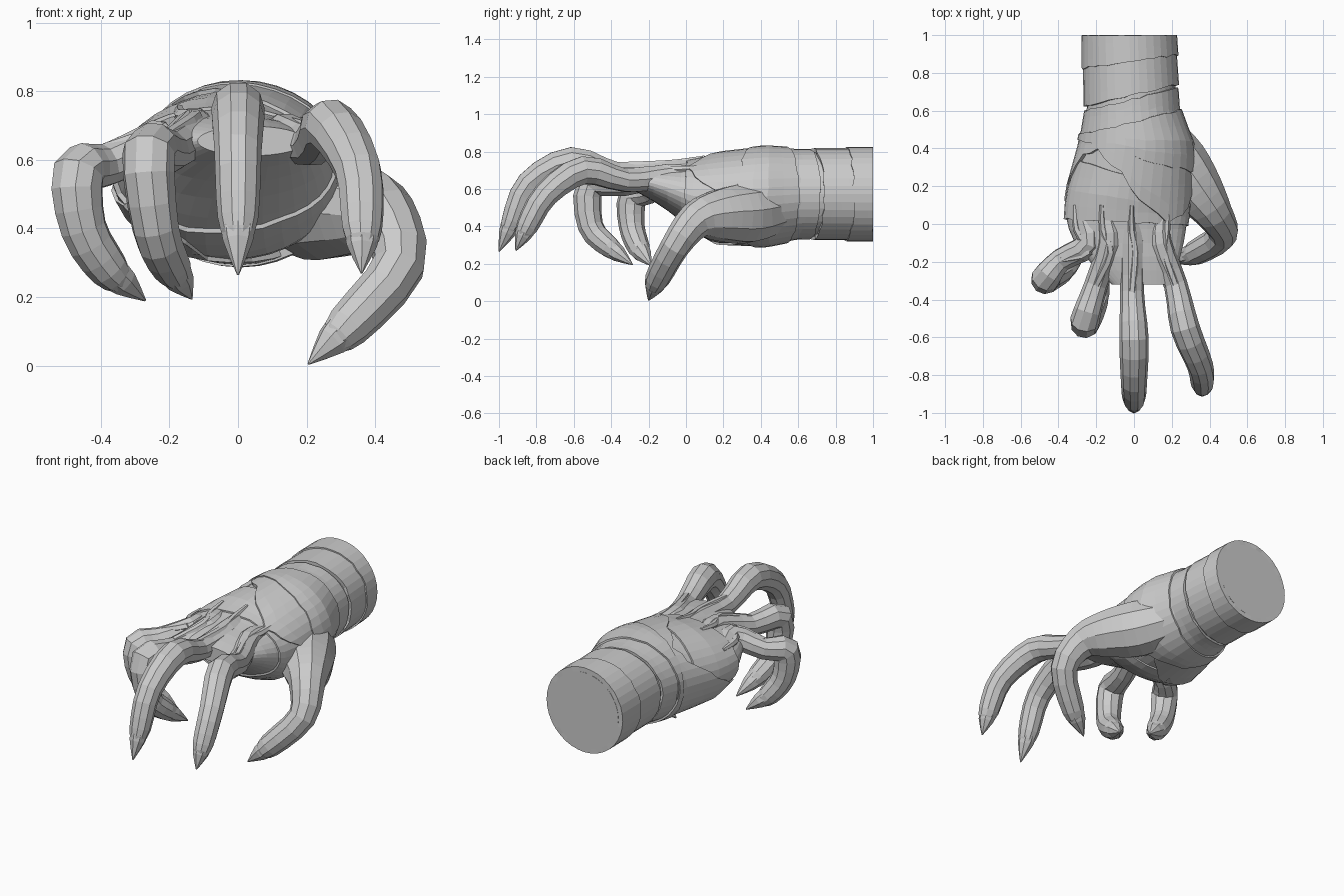
import bpy, bmesh, math, random
from mathutils import Vector

if "Cube" in bpy.data.objects:
    bpy.data.objects.remove(bpy.data.objects["Cube"])
random.seed(4)


def loft(name, rings, closed=False):
    """Skin a list of point rings; cap the ends, or join last ring to first."""
    bm = bmesh.new()
    vs = [[bm.verts.new(p) for p in r] for r in rings]
    n = len(vs[0])
    pairs = list(zip(vs, vs[1:])) + ([(vs[-1], vs[0])] if closed else [])
    for a, b in pairs:
        for i in range(n):
            j = (i + 1) % n
            bm.faces.new((a[i], a[j], b[j], b[i]))
    if not closed:
        bm.faces.new(vs[0][::-1])
        bm.faces.new(vs[-1])
    bmesh.ops.recalc_face_normals(bm, faces=bm.faces)
    me = bpy.data.meshes.new(name)
    bm.to_mesh(me)
    bm.free()
    ob = bpy.data.objects.new(name, me)
    bpy.context.collection.objects.link(ob)


def spline(pts, steps):
    """Catmull-Rom through (x, y, z, radius) points."""
    p = [Vector(q) for q in pts]
    p = [p[0] * 2 - p[1]] + p + [p[-1] * 2 - p[-2]]
    out = []
    for a, b, c, d in zip(p, p[1:], p[2:], p[3:]):
        for k in range(steps):
            t = k / steps
            out.append(b + 0.5 * ((c - a) * t + (2 * a - 5 * b + 4 * c - d) * t * t
                                  + (3 * b - a - 3 * c + d) * t ** 3))
    return out + [p[-2]]


def tube(name, points, radii, sides=10, steps=3):
    path = spline([(*p, r) for p, r in zip(points, radii)], steps)
    pos = [Vector(q[:3]) for q in path]
    side, rings = Vector((1, 0, 0)), []
    for i, c in enumerate(pos):
        t = (pos[min(i + 1, len(pos) - 1)] - pos[max(i - 1, 0)]).normalized()
        side = (side - t * side.dot(t)).normalized()
        up = side.cross(t)
        rings.append([c + (side * math.cos(a) + up * math.sin(a)) * max(path[i][3], .003)
                      for a in [2 * math.pi * k / sides for k in range(sides)]])
    loft(name, rings)


# Hand body: y, centre x, half width, top z, bottom z
SECT = [(-.32, .04, .17, .71, .6), (-.2, 0, .25, .735, .54), (-.08, -.03, .31, .745, .46),
        (.03, -.04, .335, .76, .37), (.15, -.03, .335, .79, .31), (.42, .01, .3, .82, .3),
        (.6, -.01, .25, .81, .335), (1, -.025, .237, .81, .335)]
N = 36


def skin(th, y, off=0):
    """Point on the hand body at angle th and length y, pushed out by off."""
    y = min(max(y, SECT[0][0]), 1)
    a, b = next((a, b) for a, b in zip(SECT, SECT[1:]) if y <= b[0])
    t = (y - a[0]) / (b[0] - a[0])
    cx, rx, zt, zb = [p + (q - p) * t for p, q in zip(a[1:], b[1:])]
    return Vector((cx + (rx + off) * math.cos(th), y,
                   (zt + zb) / 2 + ((zt - zb) / 2 + off) * math.sin(th)))


angles = [2 * math.pi * k / N for k in range(N)]
loft("palm_and_wrist", [[skin(a, -.32 + 1.32 * k / 18, -.012) for a in angles]
                        for k in range(19)])


# Bandages: slanted strips with ragged edges wrapped on the hand body
def bandage(name, y0, slope0, y1, slope1, off, jag, spiral=False):
    lines = []
    for a in angles:
        s = .3 * math.cos(a) * (math.sin(a) if spiral else 1)
        f = y0 + slope0 * s + random.uniform(-jag, jag)
        b = min(y1 + slope1 * .3 * math.cos(a) + random.uniform(-jag, jag) * .4, 1)
        f = min(f, b - .03)
        span = [f + (b - f) * k / 4 for k in range(5)]
        lines.append([skin(a, y, off) for y in span] + [skin(a, y, -.02) for y in span[::-1]])
    loft(name, lines, closed=True)


bandage("wrist_cuff", .68, .2, .88, .15, .008, .006)
bandage("wrist_cuff_end", .86, .12, 1, 0, .016, .006)
bandage("wrist_wrap", .5, .25, .66, .2, .004, .012)
bandage("palm_wrap_back", .36, -.3, .54, .22, .014, .012)
bandage("palm_wrap_diagonal", .2, -1.2, .42, -.2, .008, .022, True)
bandage("palm_wrap_front", .01, -.06, .25, -.3, -.002, .006)


def digit(name, points, radii):
    """Tapered finger ending in a separate pointed claw that overlaps the fingertip."""
    pts = [Vector(p) for p in points]
    end, tip, r = pts[-2], pts[-1], radii[-1]
    tube(name, pts[:-1] + [end.lerp(tip, .55)], radii + [.026])
    tube(name + "_claw", [end, end.lerp(tip, .4), tip], [r * .9, r * .74, .003], 8, 2)


def finger(name, th, *points):
    """Finger rooted under the back of the hand, with a tendon ridge behind it."""
    roots = [skin(th, .06, -.065), skin(th, -.1, -.055)]
    digit(name + "_finger", roots + list(points), [.055, .068, .063, .078, .069, .059])
    ridge = [Vector(points[0]) + Vector((0, 0, .045))]
    ridge += [skin(th, y, -.008) for y in (-.15, -.03, .1)]
    tube(name + "_tendon", ridge, [.022, .024, .02, .012], 6)


# web, knuckle, second joint, claw base, claw tip
finger("index", .85, (.22, -.32, .645), (.27, -.55, .7), (.35, -.75, .57),
       (.362, -.85, .4), (.36, -.91, .27))
finger("middle", 1.5, (-.01, -.36, .68), (0, -.61, .75), (0, -.84, .63),
       (0, -.93, .43), (0, -1, .265))
finger("ring", 2, (-.2, -.32, .625), (-.26, -.51, .62), (-.24, -.51, .4),
       (-.195, -.41, .29), (-.135, -.285, .195))
finger("little", 2.6, (-.385, -.19, .585), (-.465, -.285, .56), (-.45, -.29, .4),
       (-.375, -.25, .28), (-.27, -.185, .19))
digit("thumb", [(.12, .48, .5), (.23, .32, .47), (.34, .17, .46), (.425, .05, .43),
                (.468, -.06, .29), (.32, -.155, .115), (.205, -.2, .005)],
      [.14, .165, .14, .1, .078, .066])
